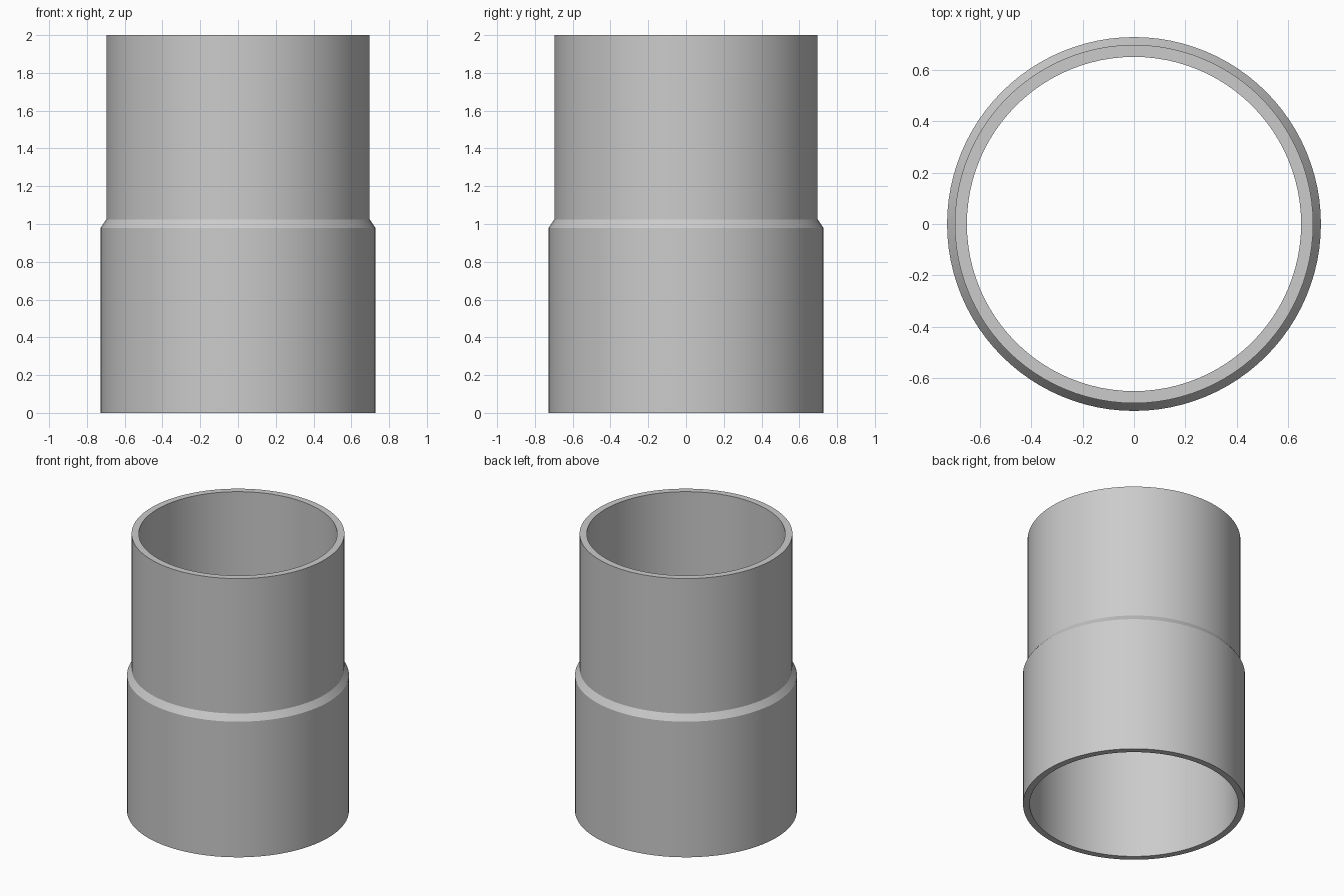
import bpy
import bmesh
import math

cube = bpy.data.objects.get("Cube")
if cube:
    bpy.data.objects.remove(cube, do_unlink=True)

SEGMENTS = 96

# Plain grey material
grey = bpy.data.materials.new("plain grey")
grey.use_nodes = True
colour = (0.6, 0.6, 0.6, 1.0)
grey.diffuse_color = colour
grey.node_tree.nodes["Principled BSDF"].inputs["Base Color"].default_value = colour


def lathe(name, profile):
    """Revolve a closed (radius, height) profile around z."""
    bm = bmesh.new()
    rings = []
    for i in range(SEGMENTS):
        a = math.tau * i / SEGMENTS
        rings.append([bm.verts.new((r * math.cos(a), r * math.sin(a), z)) for r, z in profile])
    for i, ring in enumerate(rings):
        after = rings[(i + 1) % SEGMENTS]
        for j in range(len(profile)):
            k = (j + 1) % len(profile)
            bm.faces.new((ring[j], after[j], after[k], ring[k]))
    bmesh.ops.recalc_face_normals(bm, faces=bm.faces)
    mesh = bpy.data.meshes.new(name)
    bm.to_mesh(mesh)
    bm.free()
    mesh.materials.append(grey)
    obj = bpy.data.objects.new(name, mesh)
    bpy.context.collection.objects.link(obj)
    return obj


# Stepped pipe sleeve: wide socket, sloped shoulder, narrow spigot, hollow bore
sleeve = lathe("pipe_sleeve", [
    (0.727, 0), (0.727, 0.98), (0.697, 1.025), (0.697, 2),
    (0.65, 2), (0.65, 1.025), (0.683, 0.98), (0.683, 0),
])
bpy.context.view_layer.objects.active = sleeve
sleeve.select_set(True)
bpy.ops.object.shade_smooth_by_angle(angle=math.radians(25))
